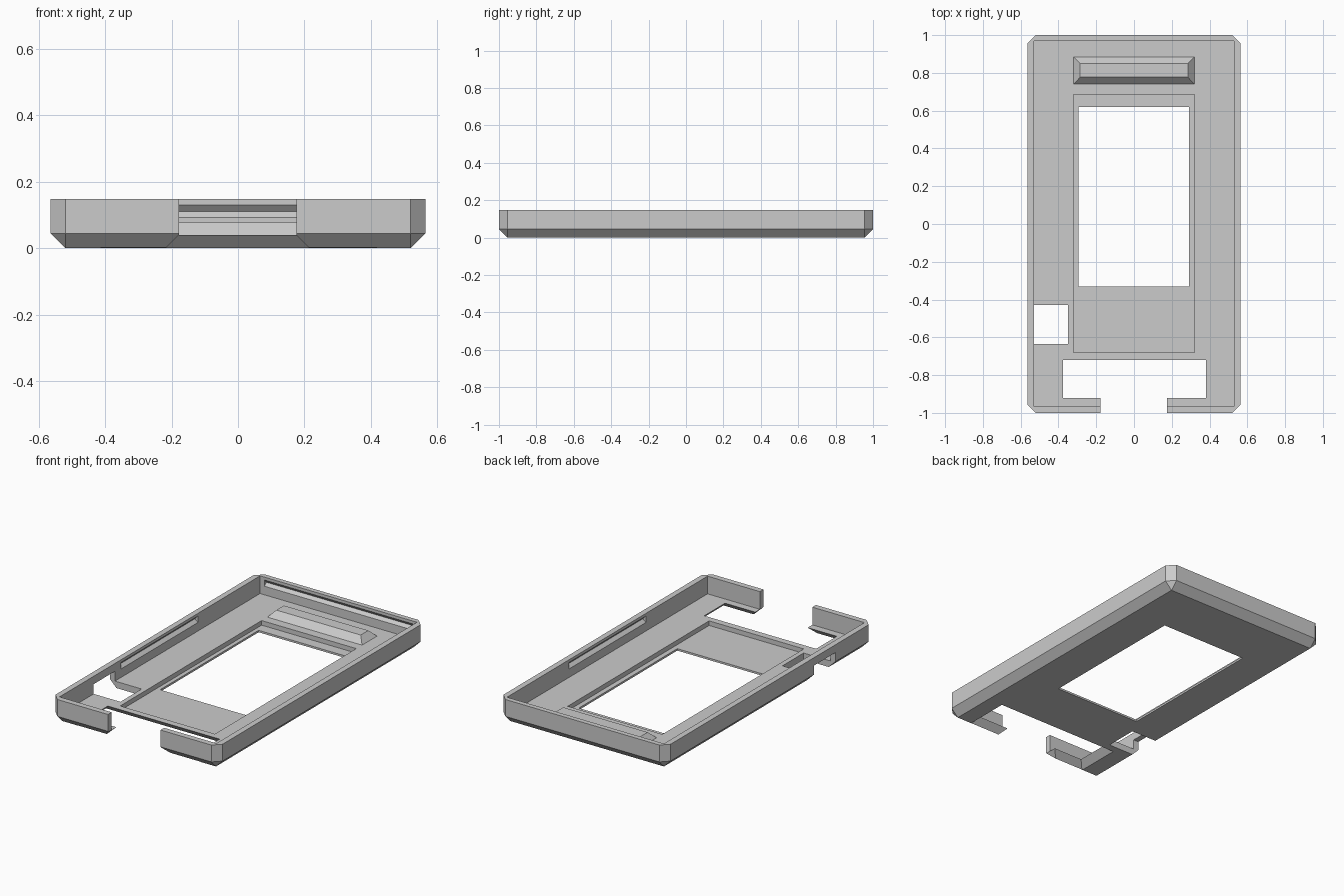
import bpy, bmesh, math

cube = bpy.data.objects.get("Cube")
if cube:
    bpy.data.objects.remove(cube, do_unlink=True)

# One matte grey plastic
grey = bpy.data.materials.new("grey_plastic")
grey.use_nodes = True
colour = (0.6, 0.6, 0.6, 1)
grey.diffuse_color = colour
grey.node_tree.nodes["Principled BSDF"].inputs["Base Color"].default_value = colour

HX, HY, H, CH = 0.565, 1.0, 0.148, 0.045   # half sizes, height, chamfer
FLOOR = 0.04


def solid(name, points):
    """Convex solid around a few points."""
    bm = bmesh.new()
    for p in points:
        bm.verts.new(p)
    bmesh.ops.convex_hull(bm, input=bm.verts)
    bmesh.ops.dissolve_limit(bm, angle_limit=math.radians(1),
                             verts=bm.verts, edges=bm.edges)
    bmesh.ops.recalc_face_normals(bm, faces=bm.faces)
    mesh = bpy.data.meshes.new(name)
    bm.to_mesh(mesh)
    bm.free()
    mesh.materials.append(grey)
    obj = bpy.data.objects.new(name, mesh)
    bpy.context.collection.objects.link(obj)
    return obj


def ring(x0, x1, y0, y1, z, grow=0):
    return [(x, y, z) for x in (x0 - grow, x1 + grow) for y in (y0 - grow, y1 + grow)]


def box(x0, x1, y0, y1, z0, z1):
    return ring(x0, x1, y0, y1, z0) + ring(x0, x1, y0, y1, z1)


def cut(target, points):
    cutter = solid("cutter", points)
    cutter.hide_render = True
    mod = target.modifiers.new("cut", 'BOOLEAN')
    mod.operation = 'DIFFERENCE'
    mod.solver = 'EXACT'
    mod.object = cutter
    bpy.context.view_layer.objects.active = target
    bpy.ops.object.modifier_apply(modifier=mod.name)
    bpy.data.objects.remove(cutter, do_unlink=True)


def flared(target, x0, x1, y0, y1, top):
    """Opening that widens towards the underside."""
    cut(target, ring(x0, x1, y0, y1, -0.02, 0.06) + ring(x0, x1, y0, y1, 0.03, 0.01)
        + ring(x0, x1, y0, y1, FLOOR))
    cut(target, box(x0, x1, y0, y1, 0.02, top))


# Outer shell: cut corners and a bevelled underside
outline = []
for sx in (-1, 1):
    for sy in (-1, 1):
        outline.append((sx * (HX - CH), sy * (HY - CH), 0))
        for z in (CH, H):
            outline += [(sx * HX, sy * (HY - CH), z), (sx * (HX - CH), sy * HY, z)]
case = solid("phone_case_shell", outline)

# Interior, shallow screen pocket and screen window
cut(case, box(-0.53, 0.53, -0.965, 0.97, FLOOR, 0.3))
cut(case, box(-0.32, 0.32, -0.68, 0.685, 0.012, 0.2))
cut(case, box(-0.295, 0.29, -0.33, 0.62, -0.1, 0.2))

# Connector opening in the floor and gap in the front wall
flared(case, -0.375, 0.38, -0.92, -0.72, 0.1)
flared(case, -0.178, 0.176, -1.2, -0.85, 0.3)

# Square floor opening that runs out under the side wall
cut(case, box(-0.53, -0.35, -0.635, -0.43, -0.1, 0.1))
cut(case, box(-0.7, -0.5, -0.635, -0.43, -0.1, 0.1))

# V-shaped snap grooves inside the side and back walls
for s in (-1, 1):
    cut(case, [(s * x, y, z) for y in (-0.37, 0.37)
               for x, z in ((0.52, 0.083), (0.55, 0.11), (0.52, 0.142))])
cut(case, [(x, y, z) for x in (-0.5, 0.5)
           for y, z in ((0.96, 0.083), (0.988, 0.11), (0.96, 0.142))])

# Raised ridge above the window, with sloping sides
solid("raised_ridge", box(-0.32, 0.32, 0.74, 0.885, 0.03, FLOOR)
      + ring(-0.285, 0.285, 0.777, 0.85, 0.078))
